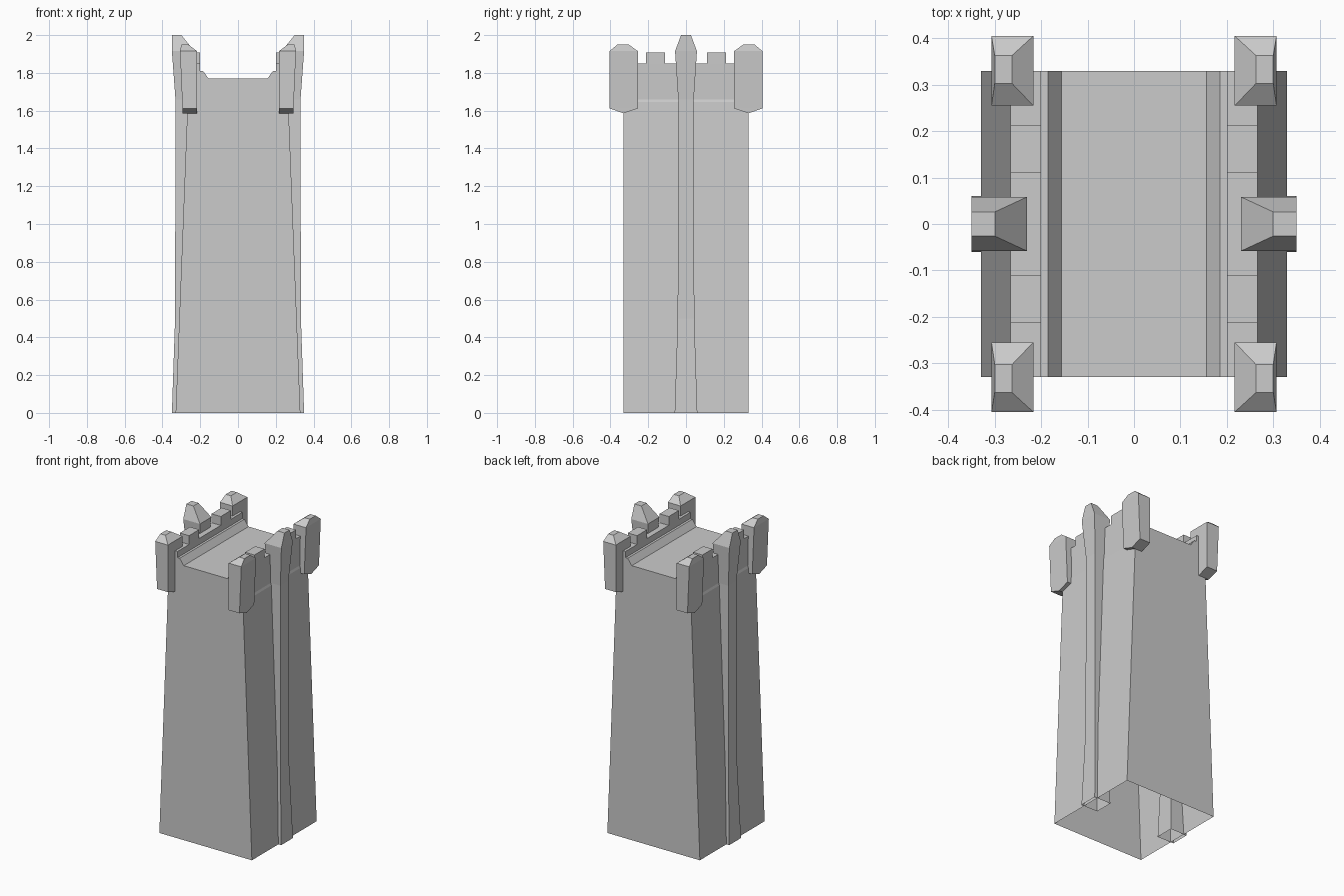
import bpy, bmesh

if "Cube" in bpy.data.objects:
    bpy.data.objects.remove(bpy.data.objects["Cube"])


def finish(bm, name):
    bmesh.ops.remove_doubles(bm, verts=bm.verts, dist=1e-5)
    bmesh.ops.dissolve_degenerate(bm, edges=bm.edges, dist=1e-5)
    bmesh.ops.recalc_face_normals(bm, faces=bm.faces)
    mesh = bpy.data.meshes.new(name)
    bm.to_mesh(mesh)
    bm.free()
    obj = bpy.data.objects.new(name, mesh)
    bpy.context.collection.objects.link(obj)
    return obj


def loft(name, rings, sx=1, sy=1, bottom=True):
    """Stack rectangles given as (z, x0, x1, y0, y1), mirrored by sx / sy."""
    bm = bmesh.new()
    loops = [[bm.verts.new((sx * x, sy * y, z))
              for x, y in ((x0, y0), (x1, y0), (x1, y1), (x0, y1))]
             for z, x0, x1, y0, y1 in rings]
    for a, b in zip(loops, loops[1:]):
        for i in range(4):
            j = (i + 1) % 4
            bm.faces.new((a[i], a[j], b[j], b[i]))
    bm.faces.new(loops[-1])
    if bottom:
        bm.faces.new(loops[0][::-1])
    return finish(bm, name)


# Tower body: half profile in x/z, mirrored and extruded in y, open underneath
half = [(0.33, 0), (0.2665, 1.645), (0.262, 1.66), (0.266, 1.85), (0.20, 1.85),
        (0.20, 1.81), (0.185, 1.81), (0.156, 1.77)]
profile = half + [(-x, z) for x, z in reversed(half)]
bm = bmesh.new()
front = [bm.verts.new((x, -0.33, z)) for x, z in profile]
back = [bm.verts.new((x, 0.33, z)) for x, z in profile]
for i in range(len(profile) - 1):
    bm.faces.new((front[i], front[i + 1], back[i + 1], back[i]))
bm.faces.new(front)
bm.faces.new(back)
finish(bm, "tower_body")

# Corner turret: wedge base, flared shaft, truncated pyramid cap
turret = [(1.586, 0.217, 0.293, 0.33, 0.33),
          (1.612, 0.217, 0.294, 0.255, 0.405),
          (1.915, 0.217, 0.307, 0.255, 0.405),
          (1.95, 0.263, 0.30, 0.303, 0.363)]

# Side buttress: tapered pillar flaring into a pointed cap, open underneath
buttress = [(0.0, 0.231, 0.35, -0.06, 0.06),
            (0.5, 0.247, 0.333, -0.044, 0.044),
            (1.66, 0.249, 0.331, -0.041, 0.041),
            (1.915, 0.231, 0.35, -0.058, 0.058),
            (2.0, 0.30, 0.35, -0.026, 0.026)]

# Merlon on the side parapet
merlon = [(1.85, 0.20, 0.266, 0.11, 0.213),
          (1.907, 0.20, 0.266, 0.11, 0.213)]

for sx, side in ((1, "right"), (-1, "left")):
    loft(f"{side}_buttress", buttress, sx, bottom=False)
    for sy, end in ((-1, "front"), (1, "back")):
        loft(f"{end}_{side}_turret", turret, sx, sy)
        loft(f"{end}_{side}_merlon", merlon, sx, sy, bottom=False)
